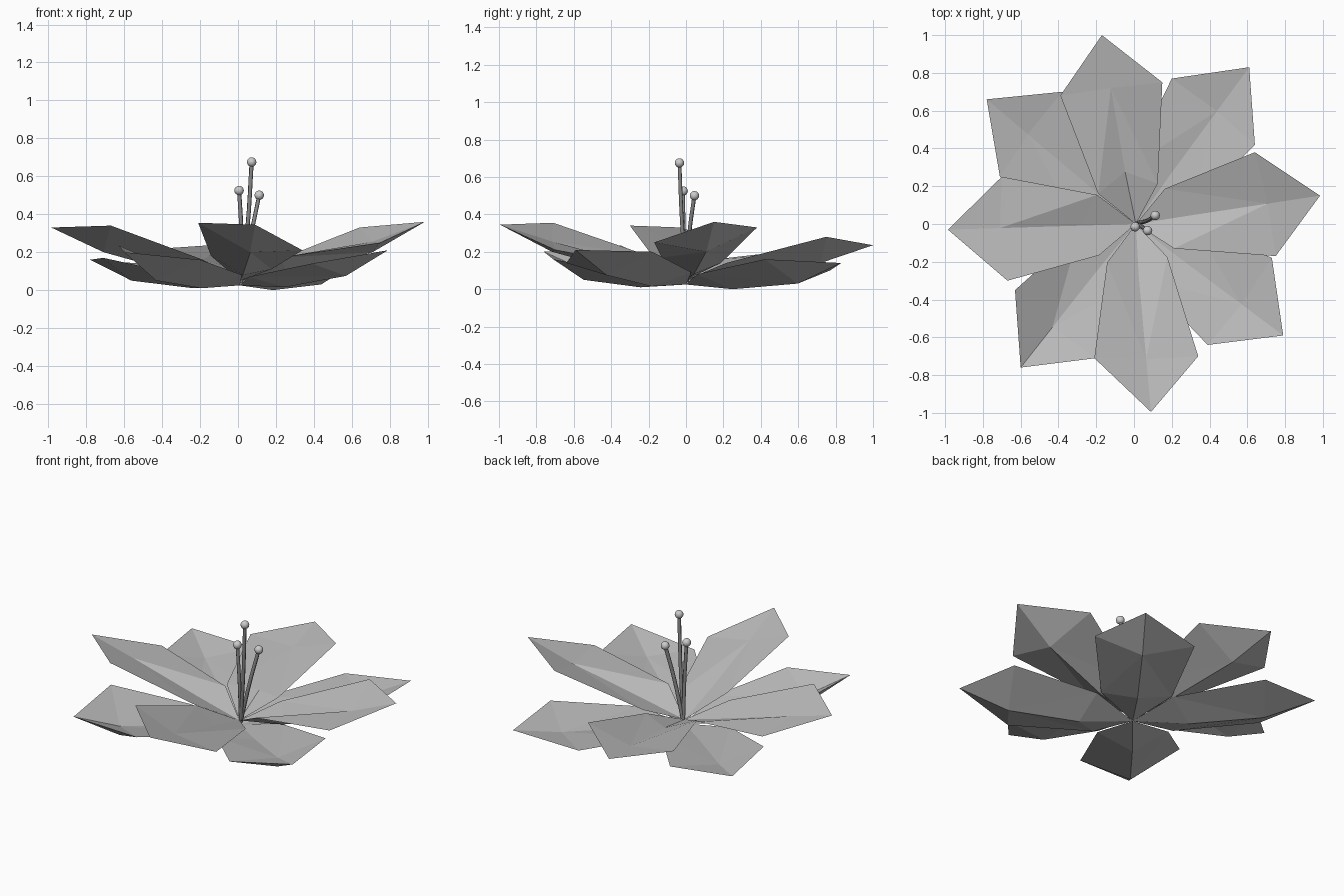
import bpy, bmesh
from mathutils import Vector

if "Cube" in bpy.data.objects:
    bpy.data.objects.remove(bpy.data.objects["Cube"])

CENTRE = (0.01, 0.0)


def grey(name, v):
    m = bpy.data.materials.new(name)
    m.diffuse_color = (v, v, v, 1)
    m.use_nodes = True
    m.node_tree.nodes["Principled BSDF"].inputs["Base Color"].default_value = m.diffuse_color
    return m


petal_grey = grey("petal_grey", 0.5)
stem_grey = grey("filament_grey", 0.25)
tip_grey = grey("tip_grey", 0.6)


def petal(name, tip, left, right, mid_z, row_z, base_z, row_r, row_w):
    """Thin cupped petal: base, narrow row, wide row, tip (left = counter-clockwise side)."""
    tip, left, right = Vector(tip), Vector(left), Vector(right)
    d = Vector((tip.x, tip.y, 0)).normalized()
    side = Vector((-d.y, d.x, 0))
    up = Vector((0, 0, 1))
    base = Vector((*CENTRE, base_z))
    inner = [d * row_r + side * row_w + up * row_z[0],
             d * (row_r + 0.09) + up * row_z[1],
             d * row_r - side * row_w + up * row_z[2]]
    mid = Vector((tip.x * 0.72, tip.y * 0.72, mid_z))
    outer = [base] + inner + [left, mid, right, tip]
    # The flatter upper skin shares the rim with the cupped lower skin
    raised = {2: 0.05, 5: 0.055}
    bm = bmesh.new()
    low = [bm.verts.new(p) for p in outer]
    top = [bm.verts.new(p + up * raised[i]) if i in raised else low[i]
           for i, p in enumerate(outer)]
    for f in ((0, 2, 1), (0, 3, 2), (1, 2, 5), (1, 5, 4),
              (2, 3, 5), (3, 6, 5), (4, 5, 7), (5, 6, 7)):
        bm.faces.new([low[i] for i in f])
        bm.faces.new([top[i] for i in reversed(f)])
    bmesh.ops.recalc_face_normals(bm, faces=bm.faces)
    me = bpy.data.meshes.new(name)
    bm.to_mesh(me)
    bm.free()
    me.materials.append(petal_grey)
    bpy.context.collection.objects.link(bpy.data.objects.new(name, me))


def upper(name, tip, left, right, mid_z, row_z):
    petal("upper_petal_" + name, tip, left, right, mid_z, row_z, 0.05, 0.19, 0.16)


def lower(name, tip, left, right, mid_z, row_z):
    petal("lower_petal_" + name, tip, left, right, mid_z, row_z, 0.025, 0.22, 0.2)


# Upper ring of petals, each tilted a little differently
upper("right", (0.985, 0.15, 0.36), (0.64, 0.38, 0.33), (0.75, -0.17, 0.25), 0.20, (0.14, 0.08, 0.17))
upper("back", (-0.17, 1.0, 0.235), (-0.39, 0.68, 0.22), (0.15, 0.75, 0.28), 0.14, (0.16, 0.07, 0.14))
upper("left", (-0.985, -0.03, 0.33), (-0.67, -0.30, 0.34), (-0.70, 0.25, 0.23), 0.20, (0.16, 0.08, 0.15))
upper("front", (0.09, -0.995, 0.345), (0.34, -0.70, 0.21), (-0.21, -0.71, 0.355), 0.20, (0.11, 0.08, 0.18))

# Lower ring of petals
lower("back_right", (0.61, 0.83, 0.14), (0.20, 0.77, 0.10), (0.64, 0.42, 0.16), 0.03, (0.07, 0.0, 0.08))
lower("back_left", (-0.78, 0.66, 0.16), (-0.71, 0.25, 0.17), (-0.38, 0.70, 0.13), 0.05, (0.08, 0.01, 0.07))
lower("front_left", (-0.60, -0.76, 0.20), (-0.20, -0.71, 0.16), (-0.63, -0.35, 0.235), 0.05, (0.08, 0.01, 0.09))
lower("front_right", (0.79, -0.59, 0.21), (0.73, -0.18, 0.20), (0.39, -0.64, 0.14), 0.075, (0.09, 0.015, 0.07))


# Stamens: curved filament with a round tip
def stamen(name, bend, end):
    cu = bpy.data.curves.new(name + "_filament", 'CURVE')
    cu.dimensions = '3D'
    cu.bevel_depth = 0.011
    cu.bevel_resolution = 1
    cu.resolution_u = 4
    cu.use_fill_caps = True
    cu.materials.append(stem_grey)
    sp = cu.splines.new('BEZIER')
    sp.bezier_points.add(2)
    for bp, co in zip(sp.bezier_points, ((0.015, 0.005, 0.04), bend, end)):
        bp.co = co
        bp.handle_left_type = bp.handle_right_type = 'AUTO'
    bpy.context.collection.objects.link(bpy.data.objects.new(name + "_filament", cu))
    bpy.ops.mesh.primitive_uv_sphere_add(segments=12, ring_count=8, radius=0.025, location=end)
    bpy.context.object.name = name + "_tip"
    bpy.context.object.data.materials.append(tip_grey)
    bpy.ops.object.shade_smooth()


stamen("tall_stamen", (0.05, -0.02, 0.33), (0.072, -0.035, 0.675))
stamen("left_stamen", (0.018, -0.012, 0.3), (0.006, -0.015, 0.525))
stamen("right_stamen", (0.07, 0.018, 0.30), (0.112, 0.045, 0.50))
